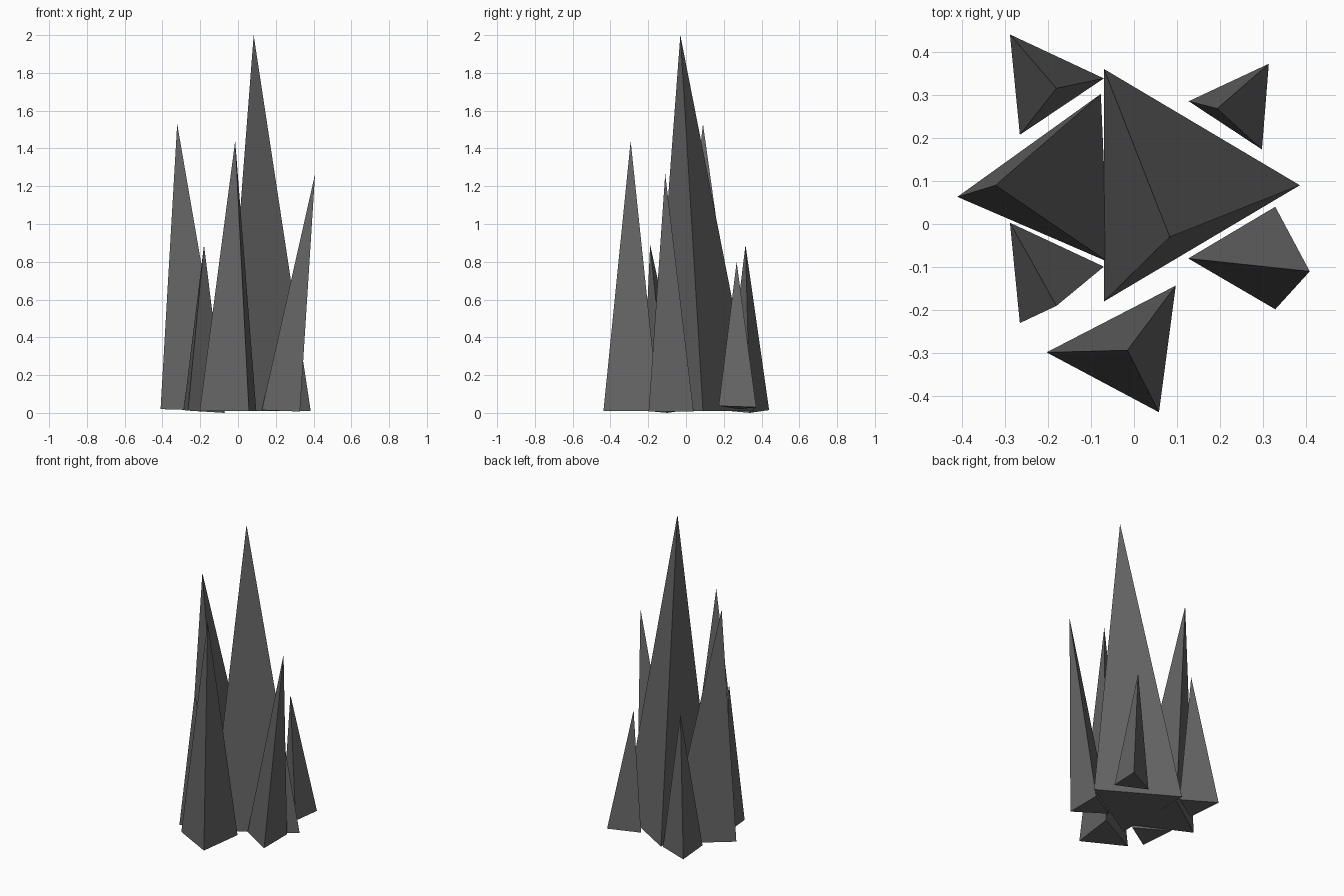
import bpy

# One dark stone colour
stone = bpy.data.materials.new("dark_stone")
stone.diffuse_color = (0.133, 0.133, 0.133, 1)


def spike(name, base, apex):
    """Closed three-sided spike: a triangular base rising to a leaning tip."""
    (ax, ay, _), (bx, by, _), (cx, cy, _) = base
    if (bx - ax) * (cy - ay) - (by - ay) * (cx - ax) < 0:
        base = base[::-1]          # keep the base counter-clockwise
    mesh = bpy.data.meshes.new(name)
    faces = [(2, 1, 0), (0, 1, 3), (1, 2, 3), (2, 0, 3)]
    mesh.from_pydata(list(base) + [apex], [], faces)
    mesh.materials.append(stone)
    obj = bpy.data.objects.new(name, mesh)
    bpy.context.collection.objects.link(obj)
    return obj


# Large central spike
spike("main_spike",
      [(-0.07, 0.36, 0.01), (0.385, 0.09, 0.01), (-0.07, -0.18, 0.01)],
      (0.083, -0.03, 2.0))

# Tall left spike
spike("left_spike",
      [(-0.41, 0.063, 0.02), (-0.077, 0.302, 0.01), (-0.06, -0.088, 0.01)],
      (-0.322, 0.09, 1.53))

# Front spike
spike("front_spike",
      [(-0.203, -0.298, 0.01), (0.097, -0.143, 0.01), (0.058, -0.437, 0.01)],
      (-0.015, -0.293, 1.44))

# Right spike, leaning outward
spike("right_spike",
      [(0.126, -0.08, 0.015), (0.328, 0.04, 0.007), (0.328, -0.198, 0.007)],
      (0.408, -0.11, 1.265))

# Two small left spikes with the same footprint
for name, dy, tip in (("back_left_spike", 0.0, 0.315),
                      ("front_left_spike", -0.437, -0.19)):
    spike(name,
          [(-0.288, 0.44 + dy, 0.015), (-0.07, 0.338 + dy, 0.0),
           (-0.265, 0.207 + dy, 0.012)],
          (-0.18, tip, 0.89))

# Small back right spike
spike("back_right_spike",
      [(0.313, 0.372, 0.03), (0.127, 0.285, 0.02), (0.297, 0.173, 0.037)],
      (0.193, 0.268, 0.8))
